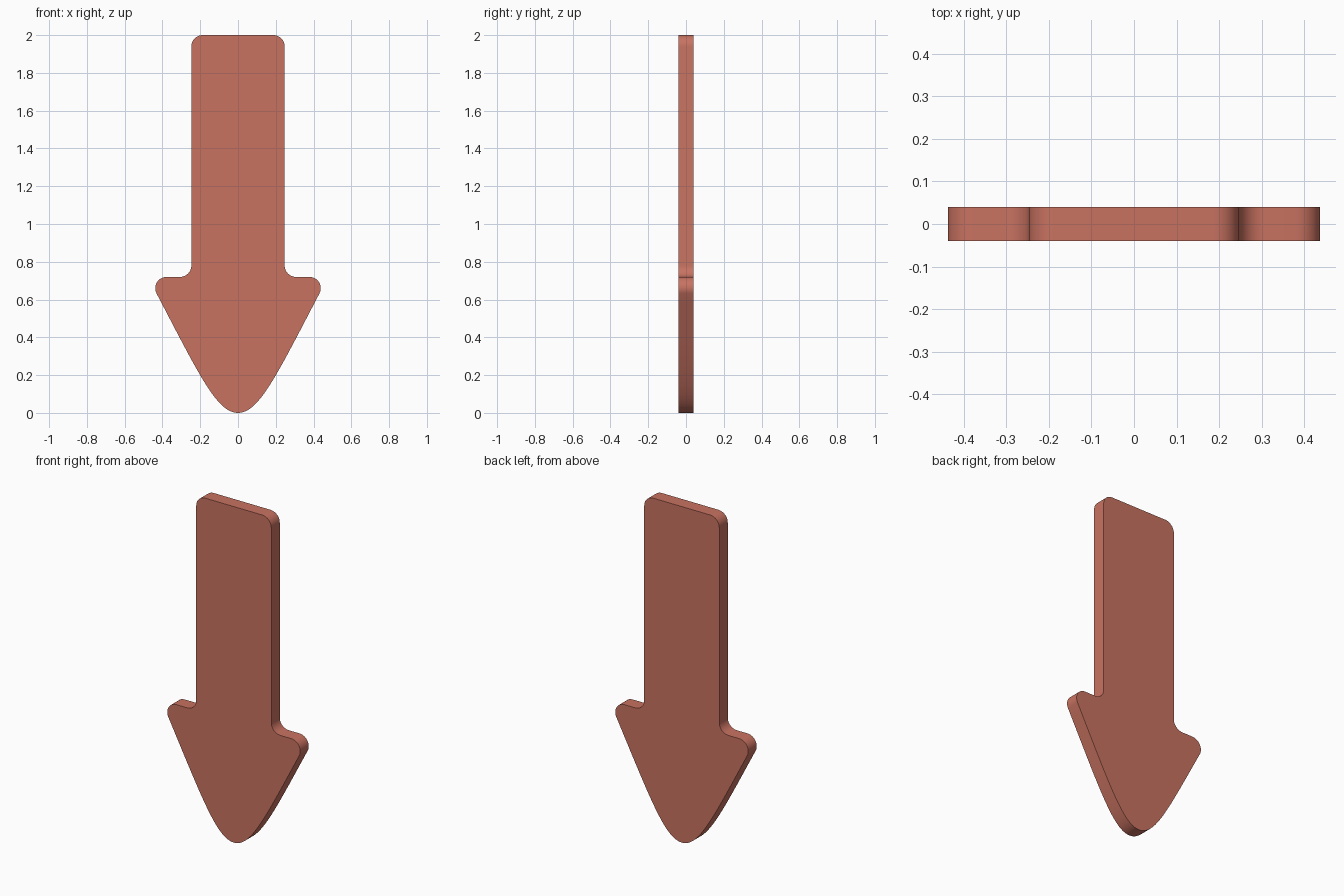
import bpy, bmesh, math

if "Cube" in bpy.data.objects:
    bpy.data.objects.remove(bpy.data.objects["Cube"])

HALF_DEPTH = 0.04


def arc(cx, cz, r, a0, a1, n=10):
    """Points on a circular arc, angles in degrees."""
    return [(cx + r * math.cos(math.radians(a0 + (a1 - a0) * i / n)),
             cz + r * math.sin(math.radians(a0 + (a1 - a0) * i / n)))
            for i in range(n + 1)]


def bezier(p0, p1, p2, p3, n=28):
    pts = []
    for i in range(n):
        t = i / n
        w = ((1 - t) ** 3, 3 * t * (1 - t) ** 2, 3 * t * t * (1 - t), t ** 3)
        pts.append(tuple(sum(k * p[a] for k, p in zip(w, (p0, p1, p2, p3)))
                         for a in (0, 1)))
    return pts


# Right half of the outline, from the tip upwards
corner = arc(0.378, 0.66, 0.06, -27.3, 90)           # rounded barb
right = bezier((0, 0), (0.11, 0), (0.2, 0.19), corner[0])
right += corner
right += arc(0.307, 0.78, 0.06, 270, 180)            # fillet into the shaft
right += arc(0.187, 1.94, 0.06, 0, 90)               # top corner
outline = right + [(-x, z) for x, z in reversed(right[1:])]

# Extrude the outline through its thickness
bm = bmesh.new()
face = bm.faces.new([bm.verts.new((x, -HALF_DEPTH, z)) for x, z in outline])
ext = bmesh.ops.extrude_face_region(bm, geom=[face], use_keep_orig=True)
new_verts = [g for g in ext["geom"] if isinstance(g, bmesh.types.BMVert)]
bmesh.ops.translate(bm, verts=new_verts, vec=(0, 2 * HALF_DEPTH, 0))
bmesh.ops.recalc_face_normals(bm, faces=bm.faces)
mesh = bpy.data.meshes.new("arrow_plate")
bm.to_mesh(mesh)
bm.free()

obj = bpy.data.objects.new("arrow_plate", mesh)
bpy.context.collection.objects.link(obj)

mat = bpy.data.materials.new("red")
mat.diffuse_color = (0.58, 0.17, 0.12, 1)
mat.use_nodes = True
mat.node_tree.nodes["Principled BSDF"].inputs["Base Color"].default_value = mat.diffuse_color
mesh.materials.append(mat)

# Smooth rim, sharp front and back edges
bpy.context.view_layer.objects.active = obj
obj.select_set(True)
bpy.ops.object.shade_smooth_by_angle(angle=math.radians(30))
